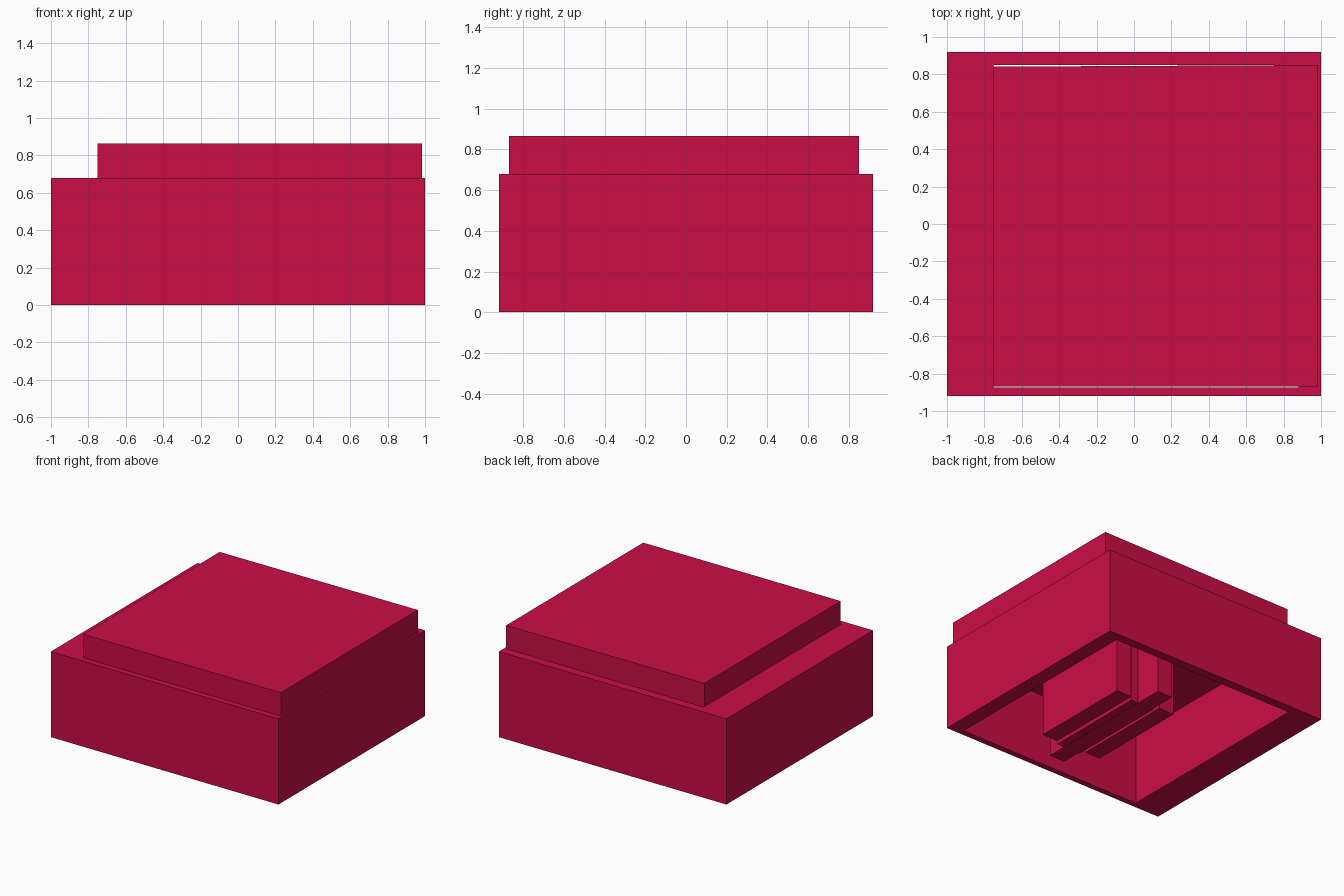
import bpy
import bmesh

if "Cube" in bpy.data.objects:
    bpy.data.objects.remove(bpy.data.objects["Cube"])

mat = bpy.data.materials.new("crimson")
mat.diffuse_color = (0.6, 0.004, 0.06, 1)
mat.use_nodes = True
mat.node_tree.nodes["Principled BSDF"].inputs["Base Color"].default_value = mat.diffuse_color


def prism(name, outline, z0, z1, hole=None):
    """Extrude an outline in z; a hole of equal point count makes a ring."""
    bm = bmesh.new()
    n = len(outline)

    def ring(pts, z):
        return [bm.verts.new((x, y, z)) for x, y in pts]

    def bridge(a, b):
        for i in range(n):
            j = (i + 1) % n
            bm.faces.new((a[i], a[j], b[j], b[i]))

    low, high = ring(outline, z0), ring(outline, z1)
    bridge(low, high)
    if hole:
        hole_low, hole_high = ring(hole, z0), ring(hole, z1)
        bridge(hole_high, hole_low)
        bridge(high, hole_high)
        bridge(hole_low, low)
    else:
        bm.faces.new(high)
        bm.faces.new(low[::-1])
    bmesh.ops.recalc_face_normals(bm, faces=bm.faces)
    mesh = bpy.data.meshes.new(name)
    bm.to_mesh(mesh)
    bm.free()
    mesh.materials.append(mat)
    ob = bpy.data.objects.new(name, mesh)
    bpy.context.collection.objects.link(ob)
    return ob


def rect(x0, x1, y0, y1):
    return [(x0, y0), (x1, y0), (x1, y1), (x0, y1)]


# Open rectangular housing with uneven wall thickness
prism("housing", rect(-1, 1, -0.92, 0.92), 0, 0.68,
      hole=rect(-0.75, 0.88, -0.873, 0.85))

# Raised cover plate, its back edge very slightly skewed
prism("cover_plate", [(-0.75, -0.87), (0.985, -0.87), (0.985, 0.85), (-0.75, 0.841)],
      0.57, 0.865)

# Hanging ribs below the cover: two side ribs, a wide core and a long centre rib
X, Y0, Y1, TOP = 0.025, -0.68, 0.157, 0.57
for name, side in (("right_rib", 1), ("left_rib", -1)):
    x0, x1 = sorted((X + side * 0.133, X + side * 0.268))
    prism(name, rect(x0, x1, Y0, Y1), 0.10, TOP)
prism("core_rib", rect(X - 0.08, X + 0.131, Y0, Y1), 0.072, TOP)
prism("long_centre_rib", rect(X - 0.067, X + 0.067, Y0 - 0.16, Y1 + 0.222), 0.07, TOP)
